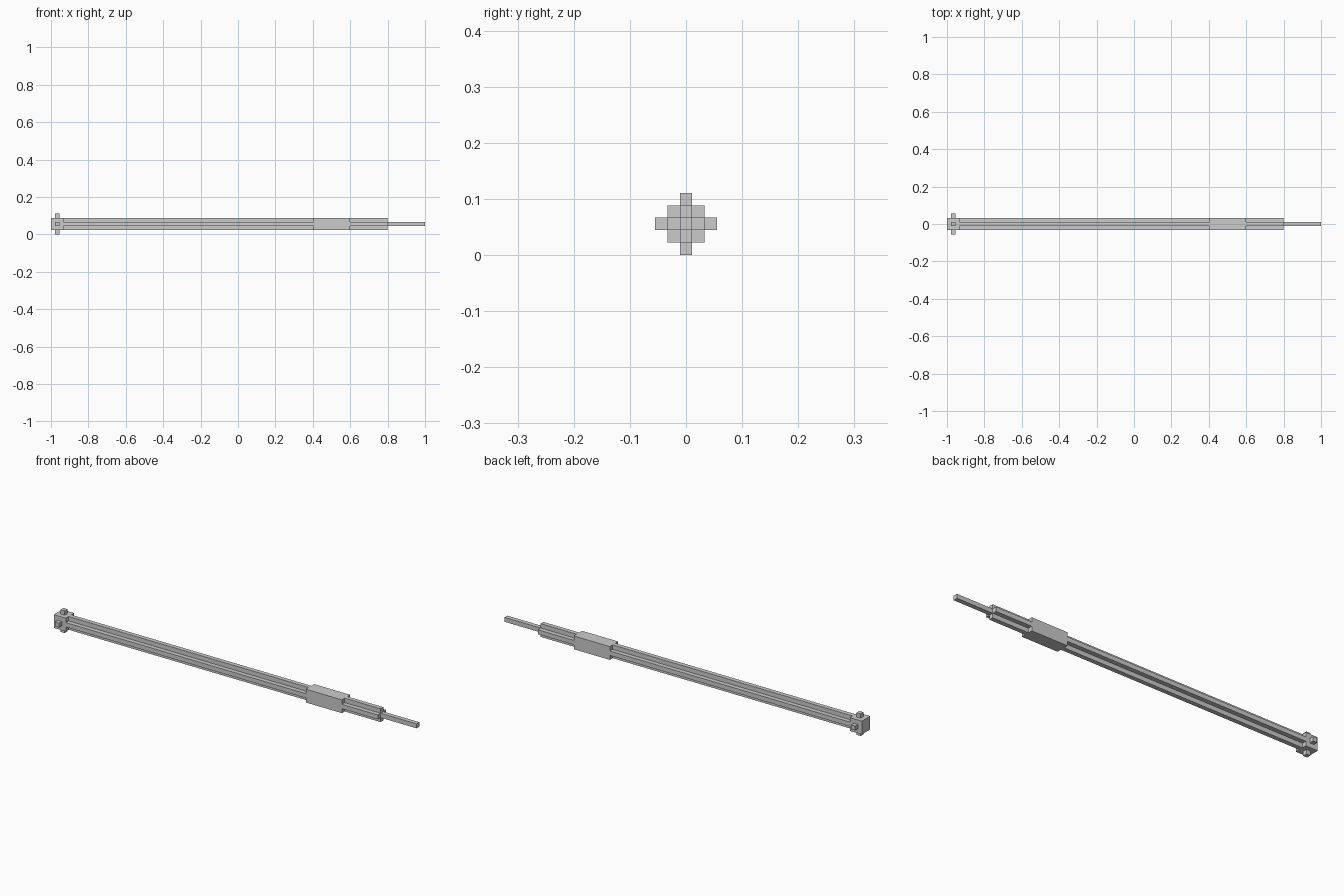
import bpy, bmesh

if "Cube" in bpy.data.objects:
    bpy.data.objects.remove(bpy.data.objects["Cube"])

U = 1 / 90          # modelling unit: the whole piece is 180 units long
ZC = 5 * U          # height of the long axis


def prism(name, profile, x0, x1):
    """Extrude a (y, z) profile along x between x0 and x1, all in units."""
    bm = bmesh.new()
    face = bm.faces.new([bm.verts.new((x0 * U, y * U, z * U + ZC)) for y, z in profile])
    out = bmesh.ops.extrude_face_region(bm, geom=[face])
    verts = [v for v in out["geom"] if isinstance(v, bmesh.types.BMVert)]
    bmesh.ops.translate(bm, verts=verts, vec=((x1 - x0) * U, 0, 0))
    bmesh.ops.recalc_face_normals(bm, faces=bm.faces)
    mesh = bpy.data.meshes.new(name)
    bm.to_mesh(mesh)
    bm.free()
    obj = bpy.data.objects.new(name, mesh)
    bpy.context.collection.objects.link(obj)
    return obj


def rect(y0, y1, z0, z1):
    return [(y0, z0), (y1, z0), (y1, z1), (y0, z1)]


# Plus-shaped shaft
plus = [(-1, -3), (1, -3), (1, -1), (3, -1), (3, 1), (1, 1),
        (1, 3), (-1, 3), (-1, 1), (-3, 1), (-3, -1), (-1, -1)]
prism("shaft", plus, -84, 72)

# Square blocks: butt end and collar
prism("end_block", rect(-3, 3, -3, 3), -90, -84)
prism("collar", rect(-3, 3, -3, 3), 36, 54)

# Thin tip rod
prism("tip_rod", rect(-1, 1, -1, 1), 72, 90)

# Four studs around the end block
for s, side in ((-1, "front"), (1, "back")):
    prism("stud_" + side, rect(*sorted((s * 3, s * 5)), -1, 1), -88, -86)
for s, side in ((-1, "bottom"), (1, "top")):
    prism("stud_" + side, rect(-1, 1, *sorted((s * 3, s * 5))), -88, -86)
